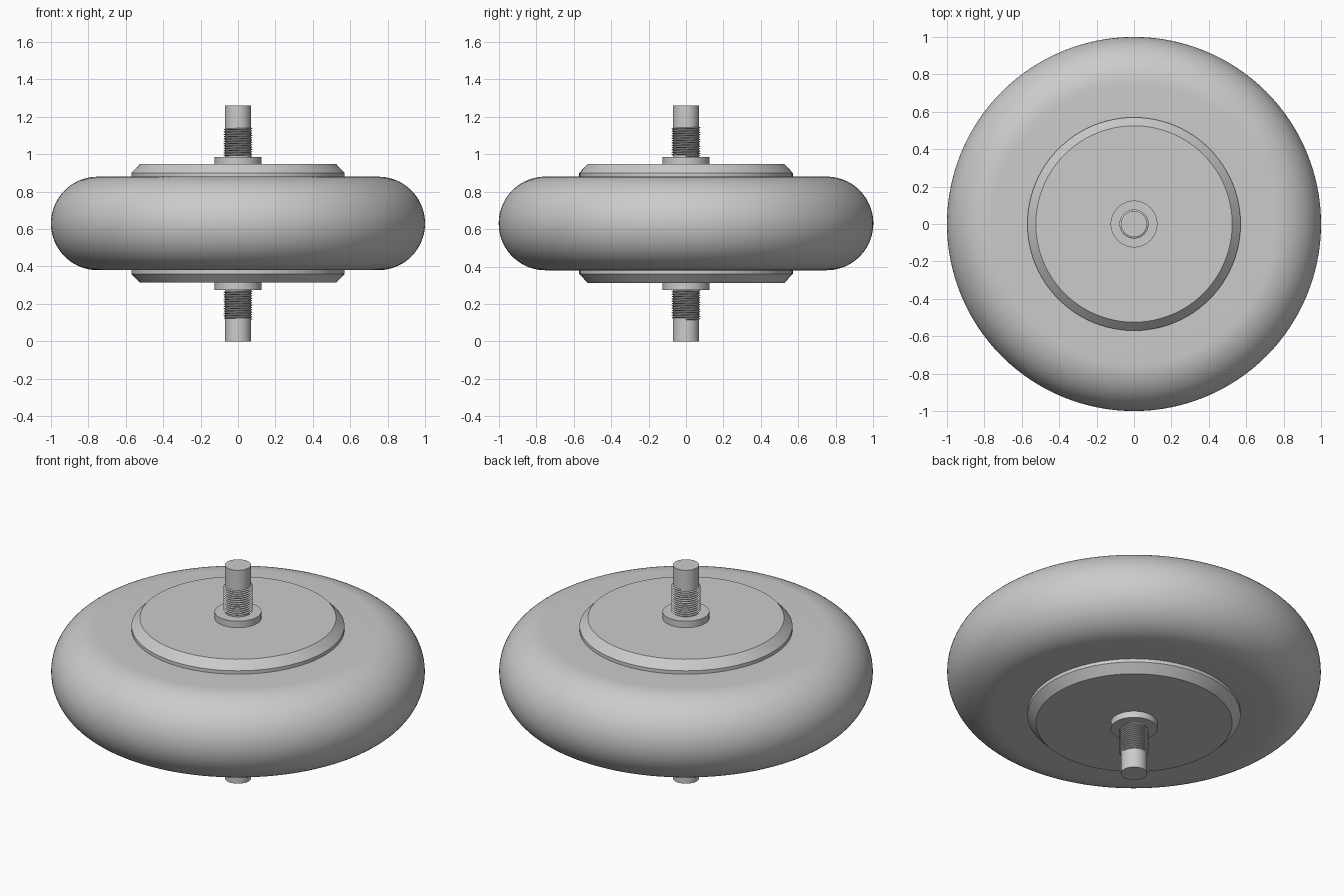
import bpy, bmesh, math

if "Cube" in bpy.data.objects:
    bpy.data.objects.remove(bpy.data.objects["Cube"])

MID = 0.63  # height of the wheel's centre plane

grey = bpy.data.materials.new("grey")
grey.use_nodes = True
colour = (0.6, 0.6, 0.6, 1)
grey.diffuse_color = colour
grey.node_tree.nodes["Principled BSDF"].inputs["Base Color"].default_value = colour


def finish(bm, name):
    bmesh.ops.recalc_face_normals(bm, faces=bm.faces[:])
    mesh = bpy.data.meshes.new(name)
    bm.to_mesh(mesh)
    bm.free()
    mesh.materials.append(grey)
    ob = bpy.data.objects.new(name, mesh)
    bpy.context.collection.objects.link(ob)
    bpy.ops.object.select_all(action='DESELECT')
    ob.select_set(True)
    bpy.context.view_layer.objects.active = ob
    bpy.ops.object.shade_smooth_by_angle(angle=math.radians(25))
    return ob


def lathe(name, profile, segments=96, closed=False):
    """Revolve (radius, height from centre plane) points about z."""
    bm = bmesh.new()
    verts = [bm.verts.new((r, 0, MID + z)) for r, z in profile]
    pairs = list(zip(verts, verts[1:]))
    if closed:
        pairs.append((verts[-1], verts[0]))
    edges = [bm.edges.new(p) for p in pairs]
    bmesh.ops.spin(bm, geom=verts + edges, cent=(0, 0, 0), axis=(0, 0, 1),
                   angle=math.tau, steps=segments)
    bmesh.ops.remove_doubles(bm, verts=bm.verts[:], dist=1e-5)
    return finish(bm, name)


def mirrored(half):
    return half + [(r, -z) for r, z in reversed(half)]


def thread(name, bottom, top, pitch=0.0125, steps=40):
    """Helical ridge with a triangular section."""
    bm = bmesh.new()
    section = [(0.066, -pitch / 2), (0.078, 0), (0.066, pitch / 2)]
    count = int((top - bottom - pitch) / pitch * steps)
    previous = None
    for i in range(count + 1):
        a = math.tau * i / steps
        z = bottom + pitch / 2 + pitch * i / steps
        ring = [bm.verts.new((r * math.cos(a), r * math.sin(a), z + dz))
                for r, dz in section]
        if previous:
            for k in range(2):
                bm.faces.new((previous[k], ring[k], ring[k + 1], previous[k + 1]))
        else:
            bm.faces.new(ring)
        previous = ring
    bm.faces.new(previous)
    return finish(bm, name)


# Tyre: flat sides and a half-round tread
arc = [math.pi / 2 - math.pi * i / 40 for i in range(41)]
tread = [(0.75 + 0.25 * math.cos(a), 0.25 * math.sin(a)) for a in arc]
lathe("tyre", [(0.56, 0.25)] + tread + [(0.56, -0.25)], 128, closed=True)

# Hub with chamfered rims
lathe("hub", mirrored([(0, 0.317), (0.525, 0.317), (0.57, 0.27)]))

# Axle core, plain ends
lathe("axle", mirrored([(0, MID), (0.07, MID)]), 48)

# Washer and thread on each side
for side, s in (("upper", 1), ("lower", -1)):
    lathe(side + "_washer", [(0, s * 0.31), (0.125, s * 0.31),
                             (0.125, s * 0.355), (0, s * 0.355)], 64)
    low, high = sorted((MID + s * 0.352, MID + s * 0.518))
    thread(side + "_thread", low, high)
